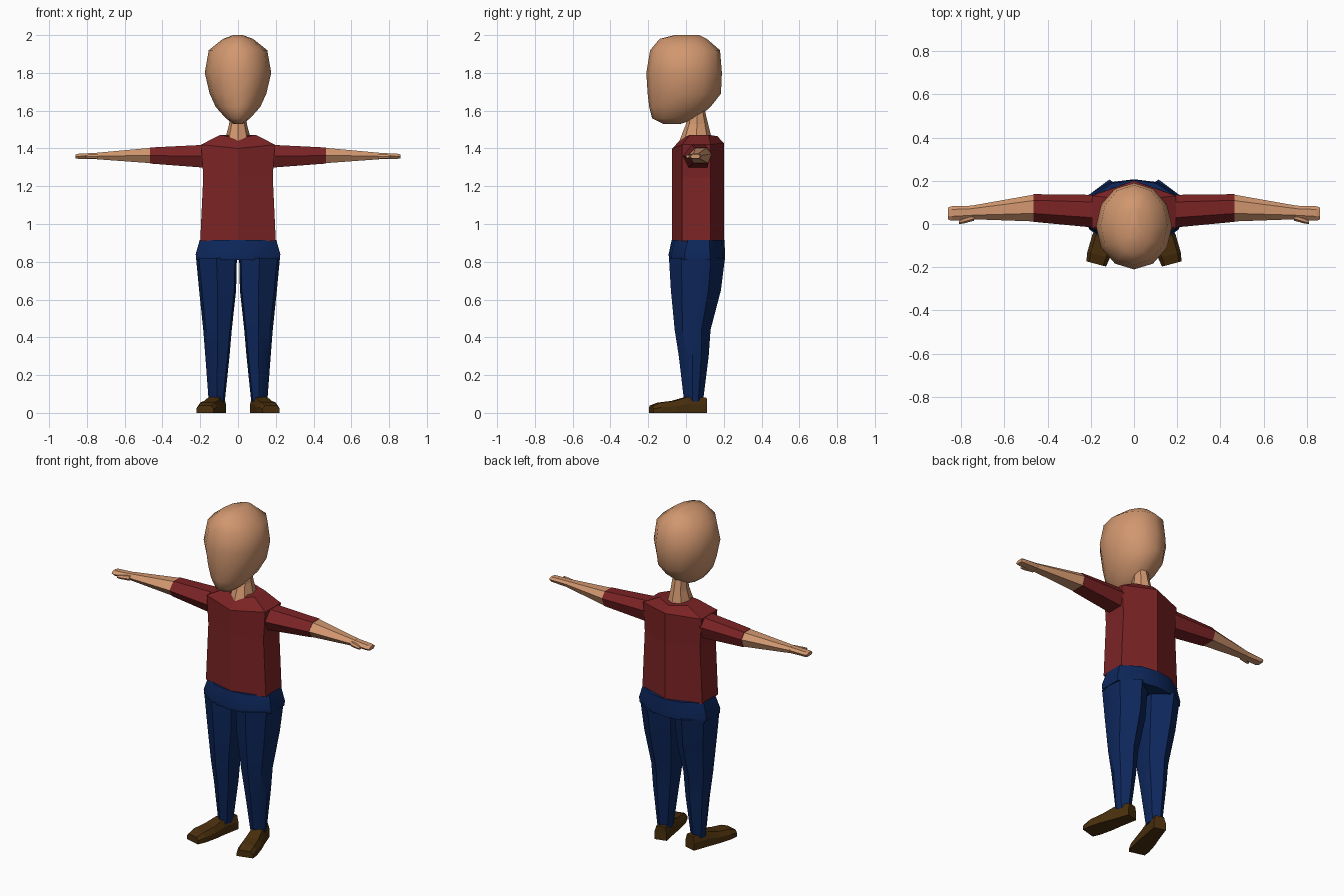
import bpy, bmesh
from math import sin, cos, pi, radians
from mathutils import Matrix, Vector

if "Cube" in bpy.data.objects:
    bpy.data.objects.remove(bpy.data.objects["Cube"])


def material(name, rgb):
    m = bpy.data.materials.new(name)
    m.use_nodes = True
    m.diffuse_color = (*rgb, 1)
    bsdf = next(n for n in m.node_tree.nodes if n.type == 'BSDF_PRINCIPLED')
    bsdf.inputs["Base Color"].default_value = (*rgb, 1)
    bsdf.inputs["Roughness"].default_value = 0.8
    return m


SKIN = material("skin", (0.64, 0.31, 0.16))
RED = material("shirt red", (0.2, 0.017, 0.018))
BLUE = material("trouser blue", (0.004, 0.02, 0.105))
BROWN = material("shoe brown", (0.07, 0.029, 0.004))


def loft(name, rings, mat, smooth=None, mirror=False):
    """Skin a list of equal-length rings and cap both ends."""
    bm = bmesh.new()
    loops = [[bm.verts.new(p) for p in ring] for ring in rings]
    n = len(loops[0])
    for a, b in zip(loops, loops[1:]):
        for i in range(n):
            j = (i + 1) % n
            bm.faces.new((a[i], a[j], b[j], b[i]))
    bm.faces.new(loops[0])
    bm.faces.new(loops[-1])
    bmesh.ops.recalc_face_normals(bm, faces=bm.faces)
    mesh = bpy.data.meshes.new(name)
    bm.to_mesh(mesh)
    bm.free()
    mesh.materials.append(mat)
    obj = bpy.data.objects.new(name, mesh)
    bpy.context.collection.objects.link(obj)
    if smooth:
        bpy.ops.object.select_all(action='DESELECT')
        obj.select_set(True)
        bpy.context.view_layer.objects.active = obj
        bpy.ops.object.shade_smooth_by_angle(angle=radians(smooth))
    if mirror:
        obj.modifiers.new("Mirror", 'MIRROR').use_mirror_merge = False
    return obj


def oval(z, y0, y1, x0, x1, n, turn=0.0):
    """Horizontal ring that touches the given limits."""
    cx, cy, rx, ry = (x0 + x1) / 2, (y0 + y1) / 2, (x1 - x0) / 2, (y1 - y0) / 2
    return [(cx + rx * cos(2 * pi * (i + turn) / n),
             cy + ry * sin(2 * pi * (i + turn) / n), z) for i in range(n)]


# Head: height, front, back, half width
head = [(1.53, -0.12, -0.03, 0.025), (1.56, -0.18, 0.06, 0.065),
        (1.62, -0.195, 0.13, 0.118), (1.69, -0.203, 0.185, 0.15),
        (1.8, -0.21, 0.19, 0.176), (1.92, -0.19, 0.18, 0.155),
        (1.98, -0.14, 0.11, 0.08), (2.0, -0.06, 0.07, 0.025)]
loft("head", [oval(z, f, b, -w, w, 12) for z, f, b, w in head], SKIN, 65)

# Neck
neck = [(1.44, -0.035, 0.14, 0.07), (1.53, 0.0, 0.117, 0.047), (1.6, 0.015, 0.1, 0.04)]
loft("neck", [oval(z, f, b, -w, w, 8) for z, f, b, w in neck], SKIN)


# Shirt body: six-sided, with a ridge down the middle of front and back
def hexagon(w, front, side_f, side_b, back, zf, zs, zb):
    return [(0, front, zf), (w, side_f, zs), (w, side_b, zs),
            (0, back, zb), (-w, side_b, zs), (-w, side_f, zs)]


loft("shirt_body", [
    hexagon(0.2, -0.073, -0.02, 0.13, 0.2, 0.91, 0.91, 0.91),
    hexagon(0.184, -0.073, -0.02, 0.13, 0.2, 1.25, 1.25, 1.25),
    hexagon(0.195, -0.073, -0.02, 0.13, 0.2, 1.4, 1.42, 1.43),
    hexagon(0.095, -0.025, 0.02, 0.12, 0.165, 1.45, 1.472, 1.465)], RED)


# Arms: distance out, front, back, bottom, top
def arm_ring(x, y0, y1, z0, z1):
    d, m = y1 - y0, (z0 + z1) / 2
    return [(x, y0, m), (x, y0 + 0.3 * d, z1), (x, y0 + 0.78 * d, z1),
            (x, y1, m + 0.1 * (z1 - z0)), (x, y0 + 0.85 * d, z0), (x, y0 + 0.2 * d, z0)]


loft("sleeve", [arm_ring(0.15, -0.02, 0.135, 1.3, 1.42),
                arm_ring(0.2, -0.015, 0.135, 1.3, 1.418),
                arm_ring(0.465, 0.01, 0.138, 1.32, 1.405)], RED, mirror=True)
loft("forearm", [arm_ring(0.462, 0.012, 0.136, 1.322, 1.403),
                 arm_ring(0.75, 0.022, 0.085, 1.343, 1.377)], SKIN, mirror=True)
loft("hand", [arm_ring(0.74, 0.022, 0.085, 1.343, 1.377),
              arm_ring(0.845, 0.015, 0.082, 1.345, 1.372),
              arm_ring(0.86, 0.022, 0.076, 1.348, 1.368)], SKIN, mirror=True)
loft("thumb", [arm_ring(0.74, 0.015, 0.045, 1.345, 1.37),
               arm_ring(0.79, 0.002, 0.028, 1.347, 1.367),
               arm_ring(0.81, 0.0, 0.016, 1.35, 1.365)], SKIN, mirror=True)


# Trouser hips: height, front, back, half width
def hip_ring(z, f, b, w):
    half = [(0, f), (0.55 * w, f + 0.015), (w, f + 0.085), (w, b - 0.08),
            (0.5 * w, b - 0.014), (0, b)]
    return [(x, y, z) for x, y in half] + [(-x, y, z) for x, y in half[-2:0:-1]]


loft("trouser_hips", [hip_ring(0.81, -0.09, 0.207, 0.222),
                      hip_ring(0.84, -0.092, 0.207, 0.224),
                      hip_ring(0.915, -0.076, 0.203, 0.203)], BLUE, 30)

# Trouser legs: height, front, back, inner, outer
legs = [(0.82, -0.09, 0.206, 0.006, 0.222), (0.65, -0.08, 0.185, 0.01, 0.206),
        (0.44, -0.06, 0.13, 0.033, 0.184), (0.3, -0.038, 0.12, 0.045, 0.173),
        (0.06, -0.01, 0.09, 0.07, 0.155)]


def leg_ring(z, f, b, i, o):
    m, d = (i + o) / 2, b - f
    return [(m, f, z), (o - 0.015, f + 0.22 * d, z), (o, f + 0.45 * d, z),
            (o - 0.01, b - 0.25 * d, z), (m, b, z), (i + 0.008, b - 0.25 * d, z),
            (i, f + 0.45 * d, z), (i + 0.01, f + 0.15 * d, z)]


loft("trouser_leg", [leg_ring(*r) for r in legs], BLUE, 30, True)

# Shoes: distance behind ankle, half width, top height; toes turned out
place = Matrix.Translation(Vector((0.112, 0.05, 0))) @ Matrix.Rotation(radians(15), 4, 'Z')


def shoe_ring(y, w, top):
    pts = [(-w, y, 0), (w, y, 0), (w, y, top * 0.55), (w * 0.7, y, top),
           (-w * 0.7, y, top), (-w, y, top * 0.55)]
    return [place @ Vector(p) for p in pts]


loft("shoe", [shoe_ring(0.055, 0.036, 0.08), shoe_ring(-0.05, 0.044, 0.084),
              shoe_ring(-0.12, 0.052, 0.064), shoe_ring(-0.2, 0.054, 0.054),
              shoe_ring(-0.243, 0.047, 0.038)], BROWN, mirror=True)
